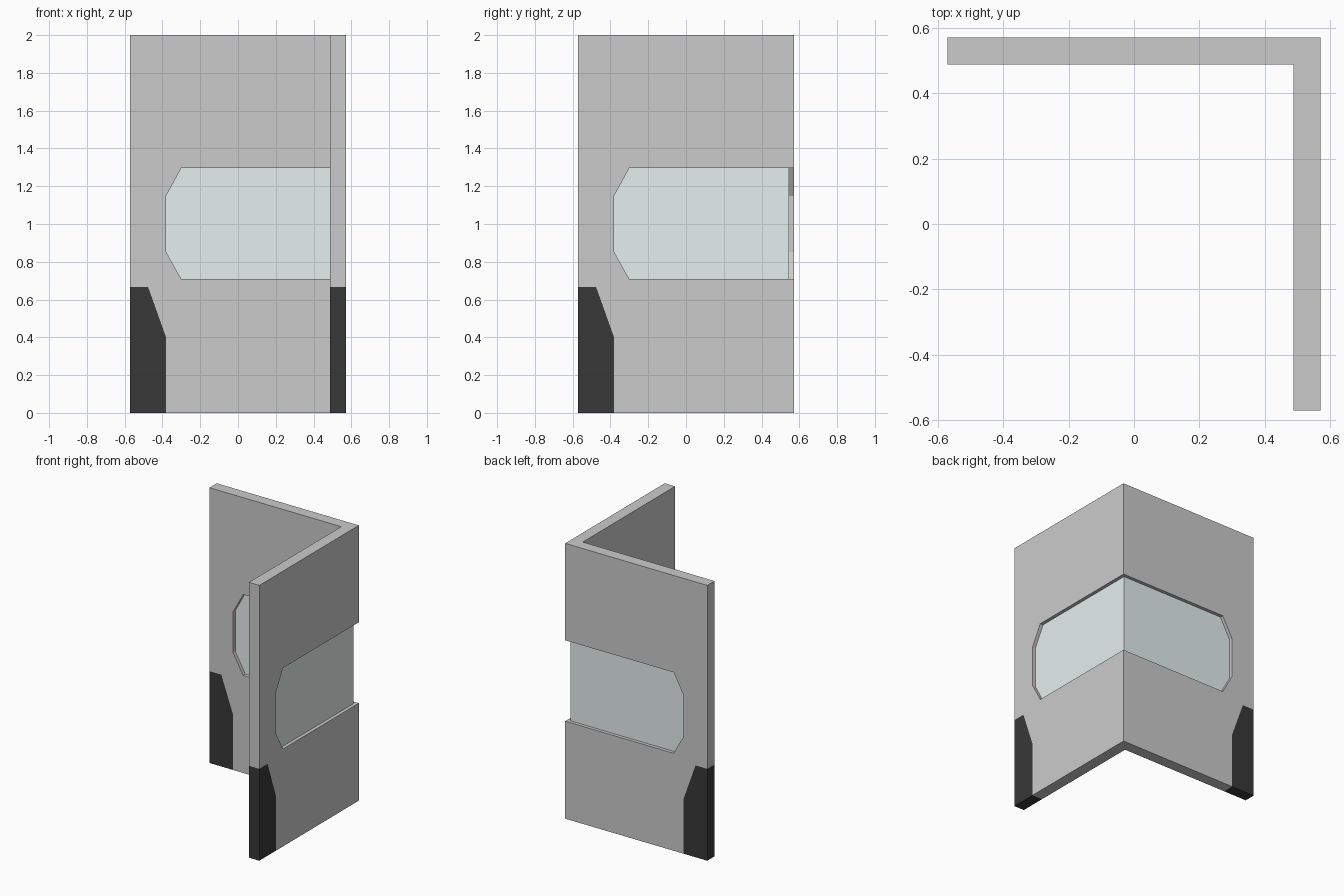
import bpy, bmesh

if "Cube" in bpy.data.objects:
    bpy.data.objects.remove(bpy.data.objects["Cube"])

OUTER, INNER = 0.571, 0.488          # wall faces, measured from the centre
GLASS_OUT, GLASS_IN = 0.546, 0.513   # recessed pane faces
C = None                             # marks a profile point on the mitred corner


def material(name, colour):
    m = bpy.data.materials.new(name)
    m.diffuse_color = (*colour, 1)
    m.use_nodes = True
    m.node_tree.nodes["Principled BSDF"].inputs["Base Color"].default_value = m.diffuse_color
    return m


def corner_part(name, profile, d_in, d_out, mat=None):
    """Extrude a (u, z) profile through the wall, mirrored over x = y for the second arm."""
    bm = bmesh.new()
    n = len(profile)
    for swap in (False, True):
        rings = []
        for d in (d_in, d_out):
            ring = []
            for u, z in profile:
                u = d if u is C else u
                ring.append(bm.verts.new((d, u, z) if swap else (u, d, z)))
            rings.append(ring)
        a, b = rings
        bm.faces.new(a)
        bm.faces.new(b)
        for i in range(n):
            j = (i + 1) % n
            if profile[i][0] is C and profile[j][0] is C:
                continue  # the two arms join here
            bm.faces.new((a[i], a[j], b[j], b[i]))
    bmesh.ops.remove_doubles(bm, verts=bm.verts, dist=1e-5)
    bmesh.ops.recalc_face_normals(bm, faces=bm.faces)
    me = bpy.data.meshes.new(name)
    bm.to_mesh(me)
    bm.free()
    ob = bpy.data.objects.new(name, me)
    bpy.context.collection.objects.link(ob)
    if mat:
        me.materials.append(mat)
    return ob


# Shared outlines: window end (bottom to top) and slanted foot edge
window = [(-0.30, 0.708), (-0.381, 0.853), (-0.381, 1.148), (-0.30, 1.296)]
foot_edge = [(-0.381, 0), (-0.381, 0.40), (-0.476, 0.667), (-OUTER, 0.667)]

# Corner wall with the window wrapping around the corner
corner_part("corner_wall",
            foot_edge + [(-OUTER, 2), (C, 2), (C, 1.296)] + window[::-1]
            + [(C, 0.708), (C, 0)], INNER, OUTER)

# Recessed glass
corner_part("window_glass", [(C, 0.708)] + window + [(C, 1.296)],
            GLASS_IN, GLASS_OUT, material("glass", (0.78, 0.87, 0.86)))

# Dark feet at the free end of each arm
corner_part("end_feet", foot_edge + [(-OUTER, 0)], INNER, OUTER,
            material("dark", (0.04, 0.04, 0.04)))
